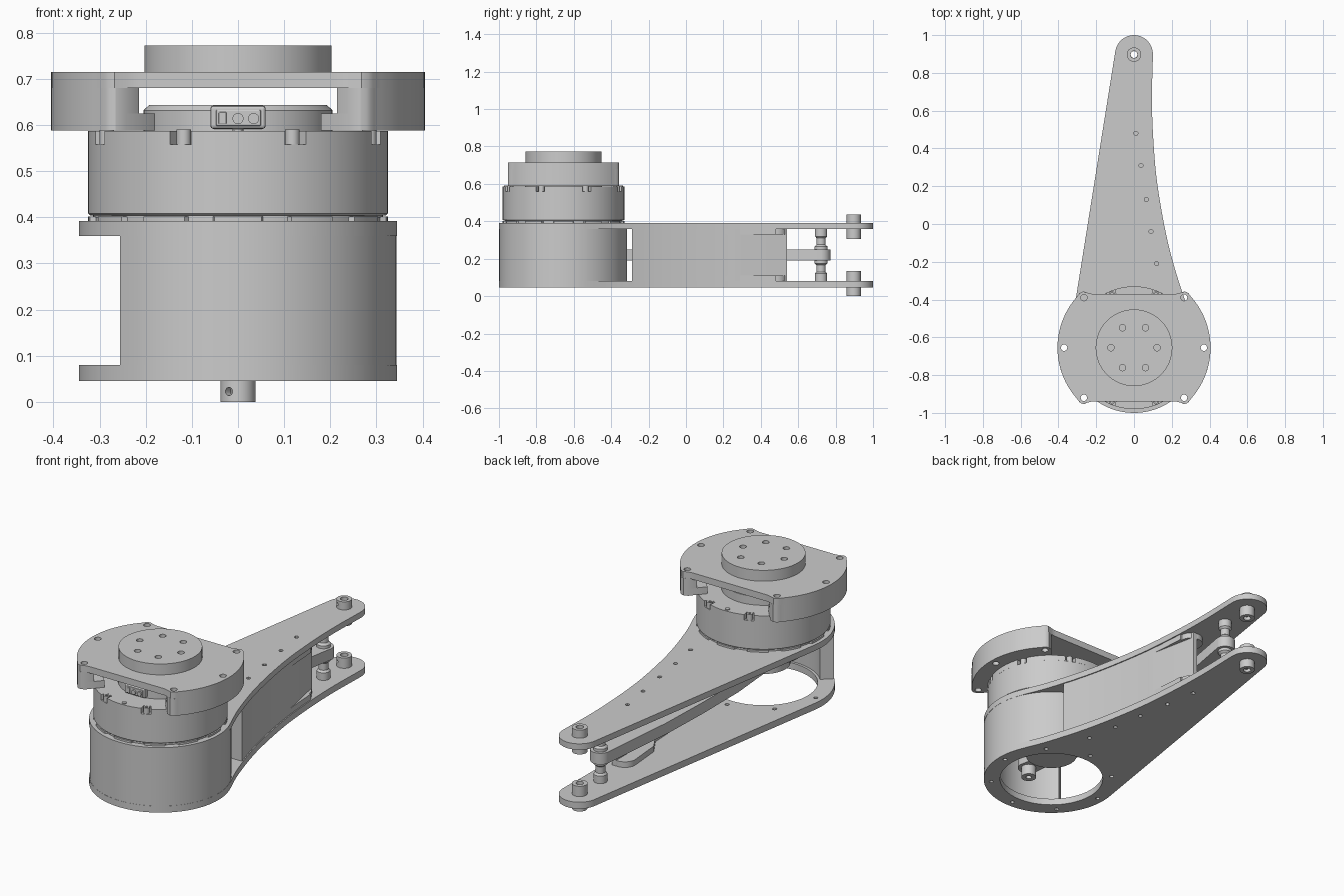
import bpy, bmesh
from math import sin, cos, radians, sqrt, pi
from mathutils import Vector

if "Cube" in bpy.data.objects:
    bpy.data.objects.remove(bpy.data.objects["Cube"])

CY = -0.655                      # motor axis
TIP = 0.897                      # knee axis


def arc(cx, cy, r, a0, a1, n=32):
    return [(cx + r * cos(radians(a0 + (a1 - a0) * i / n)),
             cy + r * sin(radians(a0 + (a1 - a0) * i / n))) for i in range(n + 1)]


def circle(cx, cy, r, n=24):
    return arc(cx, cy, r, 0, 360, n)[:-1]


def polar(fn, a0, a1, n):
    return [(fn(a) * cos(radians(a)), CY + fn(a) * sin(radians(a)))
            for a in (a0 + (a1 - a0) * i / n for i in range(n + 1))]


def finish(ob):
    bpy.ops.object.select_all(action='DESELECT')
    ob.select_set(True)
    bpy.context.view_layer.objects.active = ob
    if ob.type == 'CURVE':
        bpy.ops.object.convert(target='MESH')
        ob = bpy.context.object
    bm = bmesh.new()
    bm.from_mesh(ob.data)
    bmesh.ops.remove_doubles(bm, verts=bm.verts, dist=1e-5)
    bmesh.ops.recalc_face_normals(bm, faces=bm.faces)
    bm.to_mesh(ob.data)
    bm.free()
    bpy.ops.object.shade_smooth_by_angle(angle=radians(30))
    return ob


def prism(name, outline, z0, z1, holes=()):
    """Extruded outline with through holes."""
    cu = bpy.data.curves.new(name, 'CURVE')
    cu.dimensions, cu.fill_mode, cu.extrude = '2D', 'BOTH', (z1 - z0) / 2
    for loop in [outline, *holes]:
        sp = cu.splines.new('POLY')
        sp.points.add(len(loop) - 1)
        for p, (x, y) in zip(sp.points, loop):
            p.co = (x, y, 0, 1)
        sp.use_cyclic_u = True
    ob = bpy.data.objects.new(name, cu)
    bpy.context.collection.objects.link(ob)
    ob.location.z = (z0 + z1) / 2
    return finish(ob)


def lathe(name, cx, cy, profile, n=32):
    """Solid of revolution from (radius, z) pairs."""
    bm = bmesh.new()
    rings = [[bm.verts.new((cx + r * cos(2 * pi * i / n), cy + r * sin(2 * pi * i / n), z))
              for i in range(n)] for r, z in profile]
    for a, b in zip(rings, rings[1:]):
        for i in range(n):
            bm.faces.new((a[i], a[(i + 1) % n], b[(i + 1) % n], b[i]))
    bm.faces.new(rings[0][::-1])
    bm.faces.new(rings[-1])
    me = bpy.data.meshes.new(name)
    bm.to_mesh(me)
    bm.free()
    ob = bpy.data.objects.new(name, me)
    bpy.context.collection.objects.link(ob)
    return finish(ob)


def box(name, x0, x1, y0, y1, z0, z1, bevel=0.006):
    bpy.ops.mesh.primitive_cube_add(size=1, location=((x0 + x1) / 2, (y0 + y1) / 2, (z0 + z1) / 2))
    ob = bpy.context.object
    ob.name, ob.scale = name, (x1 - x0, y1 - y0, z1 - z0)
    bpy.ops.object.transform_apply(location=False, rotation=False, scale=True)
    m = ob.modifiers.new('bevel', 'BEVEL')
    m.width, m.segments = bevel, 2
    return ob


# concave right-hand edge of the arm, sampled as a smooth curve
key = [(.345, -.62), (.32, -.526), (.255, -.36), (.18, -.1), (.125, .2), (.102, .45),
       (.095, .67), (.1, TIP), (.1, 1.1)]
edge = []
for p0, p1, p2, p3 in zip(key, key[1:], key[2:], key[3:]):
    a, b, c, d = map(Vector, (p0, p1, p2, p3))
    for i in range(6):
        t = i / 6
        v = .5 * (2 * b + (c - a) * t + (2 * a - 5 * b + 4 * c - d) * t * t
                  + (3 * b - a - 3 * c + d) * t ** 3)
        edge.append((v.x, v.y))


def edge_x(y):
    for (xa, ya), (xb, yb) in zip(edge, edge[1:]):
        if ya <= y <= yb:
            return xa + (xb - xa) * (y - ya) / (yb - ya)
    return 0.1


# arm side plates
outline = edge + arc(0, 0.9, 0.1, 0, 171, 20) + arc(0, CY, 0.345, 171, 382, 56)[:-1]
bolt_pts = [(.12, -.21), (.09, -.04), (.065, .13), (.037, .31), (.01, .48)]
bolts = [circle(x, y, .011, 12) for x, y in bolt_pts]
ring_bolts = [circle(.308 * cos(radians(a)), CY + .308 * sin(radians(a)), .011, 12)
              for a in range(0, 360, 45)]
bore = [circle(0, TIP, .018)]
prism('upper_arm_plate', outline, .36, .392, bolts + bore)
prism('lower_arm_plate', outline, .045, .08,
      bolts + bore + ring_bolts + [circle(0, CY, .262, 64)])

# curved housing wall between the plates
wall = polar(lambda a: .344, 222, 442, 64) + polar(lambda a: .275, 442, 222, 64)
prism('housing_wall', wall, .08, .36)

# side spacer with end tabs that straddle the link
ys = [-.29 + .58 * i / 14 for i in range(15)]
spacer = [(edge_x(y) - .006, y) for y in ys] + [(.058, .54), (.035, .54), (.035, .29), (.06, -.29)]
prism('side_spacer', spacer, .08, .36)
tab = [(edge_x(y) - .006, y) for y in (.2, .25, .29, .35, .42, .48)] + \
      arc(.025, .48, .06, 0, 180, 16) + [(-.02, .3), (.04, .2)]
for name, z0 in (('lower_spacer_tab', .08), ('upper_spacer_tab', .33)):
    prism(name, tab, z0, z0 + .03)

# push link, its knee pin and crank
mid = [(-.03, .5), (-.05, .3), (-.06, 0), (-.06, -.3), (-.035, -.6)]
link = arc(0, .722, .05, 0, 180, 20) + [(x - .04, y) for x, y in mid] + \
    arc(0, -.835, .055, 180, 360, 20) + [(x + .04, y) for x, y in mid[::-1]]
prism('push_link', link, .19, .25)
half = [(.02, .075), (.033, .08), (.033, .12), (.024, .13), (.024, .165), (.035, .175), (.035, .19)]
lathe('link_pin', 0, .722, half + [(r, .44 - z) for r, z in half[::-1]])
lathe('crank_hub', 0, CY, [(.13, .185), (.13, .26)], 48)
prism('crank_disc', circle(0, CY, .2, 64), .26, .36,
      [circle(.16 * cos(radians(a)), CY + .16 * sin(radians(a)), .012, 12) for a in range(0, 360, 45)])
prism('crank_pin', circle(0, -.835, .038), .135, .26, [circle(0, -.835, .015, 12)])

# knee bushings on both plates
for name, z0, z1 in (('lower_outer_bushing', 0, .045), ('lower_inner_bushing', .08, .135),
                     ('upper_inner_bushing', .305, .36), ('upper_outer_bushing', .392, .435)):
    b = prism(name, circle(0, TIP, .038, 32), z0, z1, [circle(0, TIP, .019)])
    # set-screw recess
    bpy.ops.mesh.primitive_cylinder_add(vertices=16, radius=.009, depth=.05,
                                        location=(-.022, TIP - .035, (z0 + z1) / 2),
                                        rotation=(pi / 2, 0, -.6))
    cut = bpy.context.object
    cut.name, cut.hide_render = name + '_cutter', True
    cut.hide_set(True)
    m = b.modifiers.new('screw_hole', 'BOOLEAN')
    m.operation, m.object = 'DIFFERENCE', cut


# motor: notched lower rim, body, and notched top rim
def notched(r, depth, width, step, phase):
    return lambda a: r - depth if abs((a - phase + step / 2) % step - step / 2) < width else r


prism('motor_lower_rim', polar(notched(.325, .012, 6, 30, 15), 0, 359, 359), .392, .402)
prism('motor_gap_ring', circle(0, CY, .314, 72), .4, .408)
lathe('motor_body', 0, CY, [(.32, .404), (.325, .408), (.325, .558)], 72)
prism('motor_top_rim', polar(notched(.325, .035, 4.5, 45, 22.5), 0, 359, 359), .558, .587)
for i in range(8):
    a = radians(22.5 + 45 * i)
    x, y = .308 * cos(a), CY + .308 * sin(a)
    prism('motor_bolt', circle(x, y, .016, 16), .558, .59, [circle(x, y, .008, 6)])
for y in (CY - .305, CY + .305):
    lathe('motor_top_screw', 0, y, [(.012, .585), (.012, .592)], 16)
lathe('motor_cap', 0, CY, [(.205, .585), (.205, .632), (.193, .643)], 64)

# cable connector
box('connector_shell', -.06, .06, -.872, -.79, .592, .642)
box('connector_face', -.048, .05, -.876, -.86, .598, .633, .003)
for x in (0, .034):
    bpy.ops.mesh.primitive_cylinder_add(vertices=16, radius=.012, depth=.02,
                                        location=(x, -.874, .614), rotation=(pi / 2, 0, 0))
    bpy.context.object.name = 'connector_contact'
box('connector_signal_port', -.042, -.025, -.88, -.87, .602, .628, .002)

# top bracket: clipped disc with four screw ears
ears = [(sx * .265, CY + sy * .265) for sx in (-1, 1) for sy in (-1, 1)]


def bracket_r(a):
    c, s = cos(radians(a)), sin(radians(a))
    r = min(.405, .285 / max(abs(s), 1e-6))
    along = .265 * (abs(c) + abs(s))
    off2 = 2 * .265 ** 2 - along ** 2
    if off2 < .033 ** 2:
        r = max(r, along + sqrt(.033 ** 2 - off2))
    return r


screws = [circle(x, y, .017, 16) for x, y in ears]
sides = [circle(x, CY, .017, 16) for x in (-.37, .37)]
prism('bracket_plate', polar(bracket_r, 0, 358, 179), .68, .715, screws + sides)
for name, a in (('right_bracket', 0), ('left_bracket', 180)):
    outer = polar(bracket_r, a - 50, a + 50, 60)
    i = 0 if a == 0 else 1
    holes = [screws[k] for k in ((2, 3) if a == 0 else (0, 1))] + [sides[1 - i]]
    prism(name + '_leg', outer + polar(lambda t: .334, a + 50, a - 50, 40), .625, .68, holes)
    prism(name + '_foot', outer + polar(lambda t: .28, a + 50, a - 50, 40), .588, .625, holes)

# output flange
prism('output_flange', circle(0, CY, .203, 64), .715, .773,
      [circle(.122 * cos(radians(a)), CY + .122 * sin(radians(a)), .017, 16)
       for a in range(0, 360, 60)])
